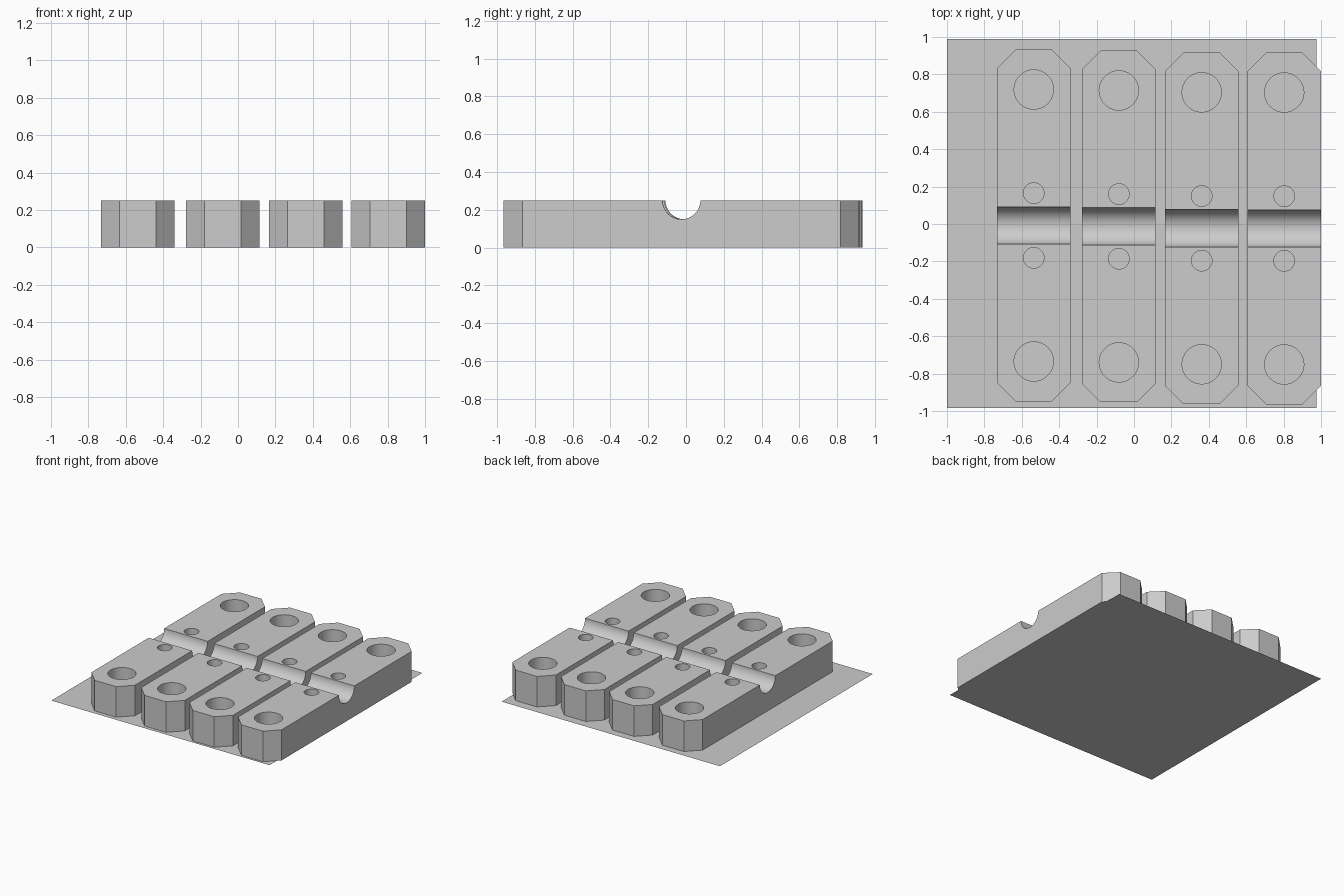
import bpy
import bmesh
import math
from mathutils import Matrix

cube = bpy.data.objects.get("Cube")
if cube:
    bpy.data.objects.remove(cube, do_unlink=True)

HEIGHT, HALF_W, HALF_L, CHAMFER = 0.25, 0.197, 0.94, 0.1
GROOVE_R = 0.1

grey = bpy.data.materials.new("light grey")
grey.use_nodes = True
colour = (0.604, 0.604, 0.604, 1)
grey.diffuse_color = colour
grey.node_tree.nodes["Principled BSDF"].inputs["Base Color"].default_value = colour


def make_object(name, bm, location=(0, 0, 0)):
    mesh = bpy.data.meshes.new(name)
    bmesh.ops.recalc_face_normals(bm, faces=bm.faces)
    bm.to_mesh(mesh)
    bm.free()
    mesh.materials.append(grey)
    obj = bpy.data.objects.new(name, mesh)
    obj.location = location
    bpy.context.collection.objects.link(obj)
    return obj


def add_cylinder(bm, radius, depth, matrix):
    bmesh.ops.create_cone(bm, cap_ends=True, segments=64, radius1=radius,
                          radius2=radius, depth=depth, matrix=matrix)


def clamp_block(name, x, y):
    # Chamfered bar
    bm = bmesh.new()
    w, l, c = HALF_W, HALF_L, CHAMFER
    quarter = [(w, l - c), (w - c, l)]
    outline = quarter + [(-a, b) for a, b in reversed(quarter)]
    outline += [(-a, -b) for a, b in outline]
    base = bm.faces.new([bm.verts.new((a, b, 0)) for a, b in outline])
    top = bmesh.ops.extrude_face_region(bm, geom=[base], use_keep_orig=True)
    bmesh.ops.translate(bm, vec=(0, 0, HEIGHT),
                        verts=[v for v in top["geom"] if isinstance(v, bmesh.types.BMVert)])
    block = make_object(name, bm, (x, y, 0))

    # Bolt holes, pin holes and the cross groove
    bm = bmesh.new()
    for side in (-1, 1):
        for radius, offset in ((0.105, 0.727), (0.055, 0.173)):
            add_cylinder(bm, radius, 1, Matrix.Translation((0, side * offset, HEIGHT / 2)))
    add_cylinder(bm, GROOVE_R, 1,
                 Matrix.Translation((0, 0, HEIGHT)) @ Matrix.Rotation(math.pi / 2, 4, "Y"))
    cutter = make_object(name + "_cutter", bm, (x, y, 0))
    cutter.hide_render = True

    cut = block.modifiers.new("holes", "BOOLEAN")
    cut.operation, cut.solver, cut.object = "DIFFERENCE", "EXACT", cutter
    bpy.ops.object.select_all(action="DESELECT")
    block.select_set(True)
    bpy.context.view_layer.objects.active = block
    bpy.ops.object.modifier_apply(modifier=cut.name)
    bpy.data.objects.remove(cutter, do_unlink=True)
    bpy.ops.object.shade_smooth_by_angle(angle=math.radians(30))


# Thin base sheet
bm = bmesh.new()
bmesh.ops.create_grid(bm, x_segments=1, y_segments=1, size=0.9875)
make_object("base_sheet", bm, (-0.0125, 0.0025, 0))

# Row of four clamp blocks
for i, (x, y) in enumerate([(-0.536, -0.008), (-0.081, -0.013), (0.362, -0.023), (0.803, -0.024)]):
    clamp_block(f"clamp_block_{i + 1}", x, y)
